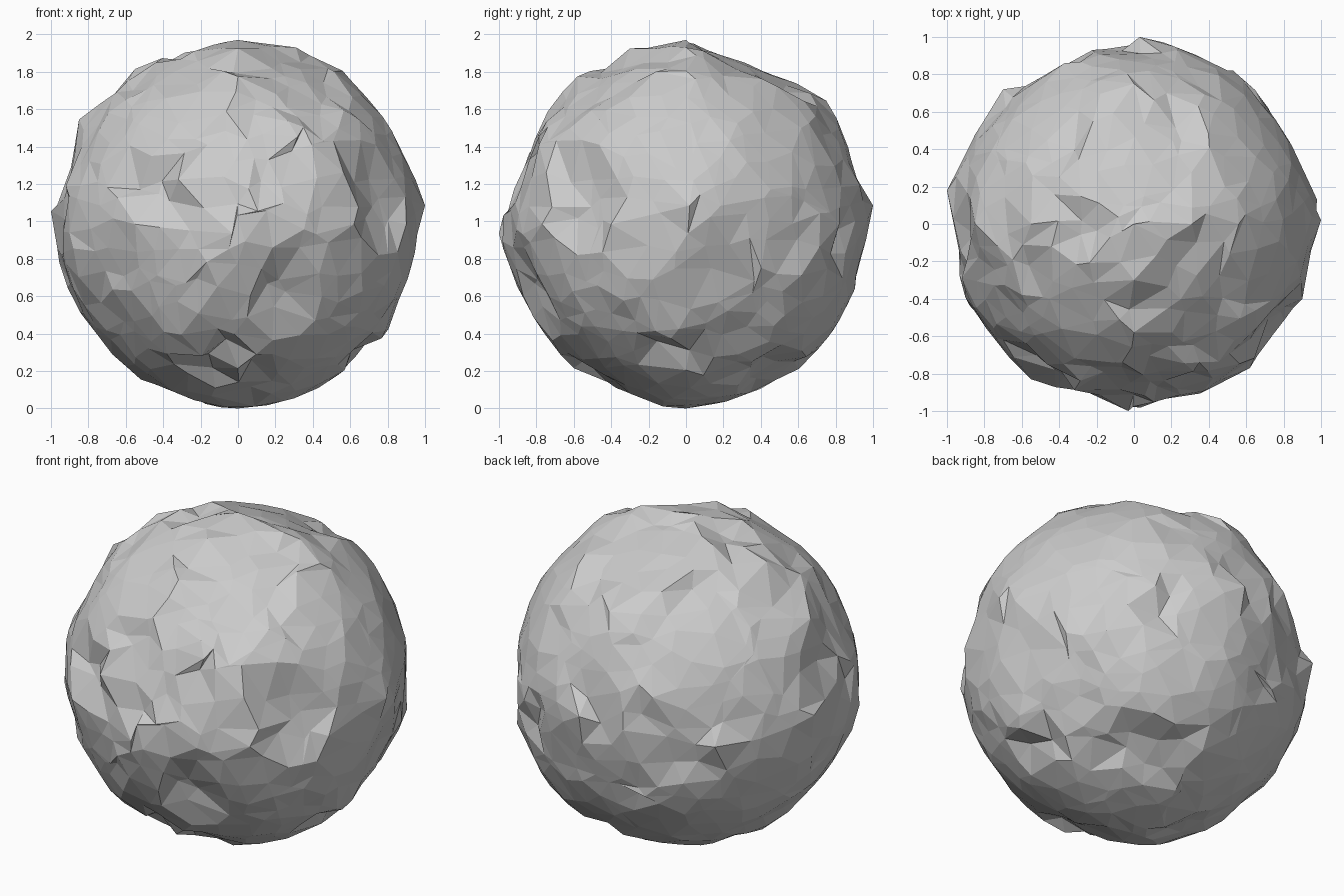
import bpy, bmesh, random
from mathutils import Vector, noise

random.seed(11)
cube = bpy.data.objects.get("Cube")
if cube:
    bpy.data.objects.remove(cube, do_unlink=True)

# Plain stone grey
stone = bpy.data.materials.new("stone_grey")
stone.use_nodes = True
grey = (0.6, 0.6, 0.6, 1)
stone.diffuse_color = grey
stone.node_tree.nodes["Principled BSDF"].inputs["Base Color"].default_value = grey

# Broken-out hollows: direction, width from the middle, depth
hollows = [
    ((0.05, -0.9, 0.38), 0.32, 0.04), ((0.28, -0.45, 0.85), 0.34, 0.04),
    ((0.05, 0.35, 0.9), 0.34, 0.04), ((-0.3, -0.05, 0.95), 0.14, 0.05),
    ((0.8, -0.55, 0.15), 0.2, 0.06), ((0.2, -0.85, -0.42), 0.14, 0.06),
    ((-0.5, -0.8, 0.12), 0.16, 0.05), ((-0.05, -0.6, -0.75), 0.17, 0.06),
    ((0.6, -0.05, -0.8), 0.18, 0.06), ((-0.55, 0.81, 0.02), 0.3, 0.04),
    ((-0.43, 0.43, 0.79), 0.12, 0.06), ((-0.95, 0.0, 0.27), 0.16, 0.05),
    ((0.02, 0.99, 0.08), 0.16, 0.05), ((0.85, 0.25, -0.45), 0.28, 0.03),
    ((0.54, 0.82, -0.1), 0.15, 0.05), ((0.27, 0.49, -0.82), 0.17, 0.05),
]
hollows = [(Vector(d).normalized(), w, h) for d, w, h in hollows]

# Outermost points of the rock
crags = [Vector(c) for c in (
    (1, 0.02, 0.1), (-1, 0.18, 0.07), (0.03, 1, 0.1), (-0.03, -1, -0.05),
    (0, 0, 0.985), (0, 0, -0.985), (0.31, 0, 0.945), (0.56, 0, 0.82),
    (-0.85, 0, 0.56), (-0.55, 0, 0.83), (-0.52, 0, -0.83), (0.57, 0, -0.78),
    (0.53, 0.82, 0), (-0.7, 0.72, 0), (0.9, -0.4, 0), (0.62, -0.77, 0),
    (-0.55, -0.83, 0), (0, -0.3, 0.94), (0, 0.75, 0.66), (0, -0.58, 0.79),
    (0, -0.6, -0.77), (0, 0.4, -0.88),
)]


def random_direction():
    return Vector([random.gauss(0, 1) for _ in range(3)]).normalized()


# Overlapping slabs: each has its own height and tilts up at one edge
slabs = [(random_direction(), random.uniform(0.948, 0.97), random_direction() * 0.08)
         for _ in range(90)]


def rock_radius(d):
    centre, height, tilt = max(slabs, key=lambda s: s[0].dot(d))
    r = height + tilt.dot(d - centre) + 0.01 * noise.noise(d * 6)
    ragged = 0.07 * noise.noise(d * 5)
    cut = max([h for n, w, h in hollows if (d - n).length + ragged < w], default=0)
    # Swell the stone towards each outer point
    for c in crags:
        near = 1 - (d - c.normalized()).length / 0.22
        if near > 0:
            r += (c.length - r) * near
    return min(r, 0.99) - cut


# Rock: faceted ball with uneven triangles and broken steps
bm = bmesh.new()
bmesh.ops.create_icosphere(bm, subdivisions=4, radius=1)
for v in bm.verts:
    d = v.co.normalized()
    shift = noise.noise_vector(d * 3.5) * 0.1 + random_direction() * 0.045
    p = (d + shift).normalized()
    v.co = p * rock_radius(p)

# Sharp tips at the outer points, then stand the rock on the ground
for c in crags:
    min(bm.verts, key=lambda v: (v.co - c).length).co = c
bmesh.ops.translate(bm, verts=bm.verts, vec=(0, 0, 0.985))
bmesh.ops.recalc_face_normals(bm, faces=bm.faces)

mesh = bpy.data.meshes.new("rock")
bm.to_mesh(mesh)
bm.free()
mesh.materials.append(stone)
rock = bpy.data.objects.new("rock", mesh)
bpy.context.collection.objects.link(rock)
